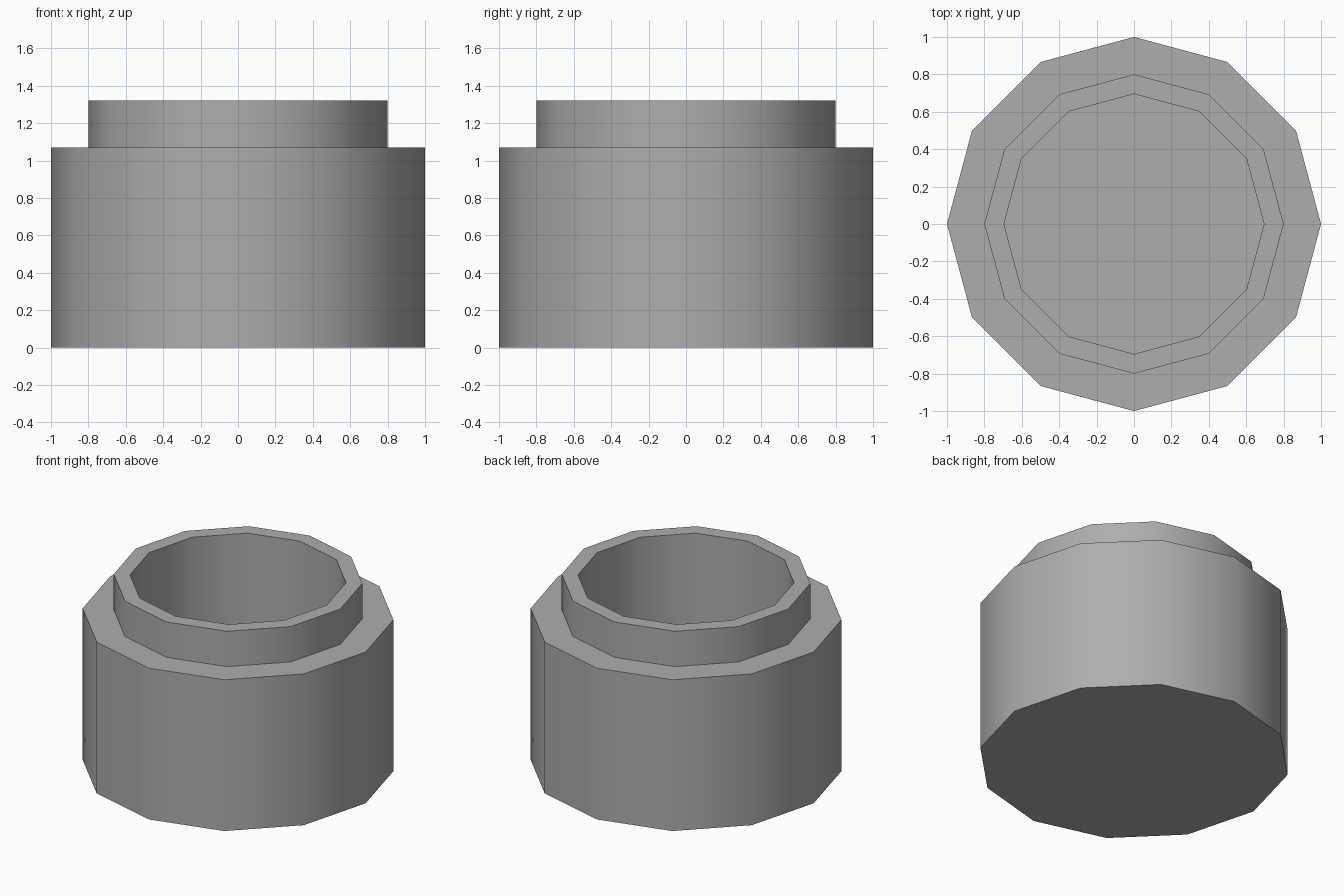
import bpy
import bmesh
from math import radians, sin, cos

cube = bpy.data.objects.get("Cube")
if cube:
    bpy.data.objects.remove(cube, do_unlink=True)

SIDES = 12
# Radius and height from the outer base, over the rim, down to the cavity floor
PROFILE = [(1.0, 0.0), (1.0, 1.07), (0.8, 1.07), (0.8, 1.32), (0.695, 1.32), (0.695, 0.13)]

# Plain grey material
grey = bpy.data.materials.new("mid grey")
grey.use_nodes = True
colour = (0.42, 0.42, 0.42, 1.0)
grey.diffuse_color = colour
grey.node_tree.nodes["Principled BSDF"].inputs["Base Color"].default_value = colour


def ring(bm, radius, z):
    angles = [radians(360 * i / SIDES) for i in range(SIDES)]
    return [bm.verts.new((radius * cos(a), radius * sin(a), z)) for a in angles]


# Hollow twelve-sided pot with a narrower neck
bm = bmesh.new()
rings = [ring(bm, r, z) for r, z in PROFILE]
for low, high in zip(rings, rings[1:]):
    for i in range(SIDES):
        j = (i + 1) % SIDES
        bm.faces.new((low[i], low[j], high[j], high[i]))

# Closed underside and cavity floor
bm.faces.new(rings[0][::-1])
bm.faces.new(rings[-1])
bmesh.ops.recalc_face_normals(bm, faces=bm.faces)

mesh = bpy.data.meshes.new("pot_with_neck")
bm.to_mesh(mesh)
bm.free()
mesh.materials.append(grey)
pot = bpy.data.objects.new("pot_with_neck", mesh)
bpy.context.collection.objects.link(pot)

# Smooth walls with crisp rims
bpy.ops.object.select_all(action="DESELECT")
pot.select_set(True)
bpy.context.view_layer.objects.active = pot
bpy.ops.object.shade_smooth_by_angle(angle=radians(40))
